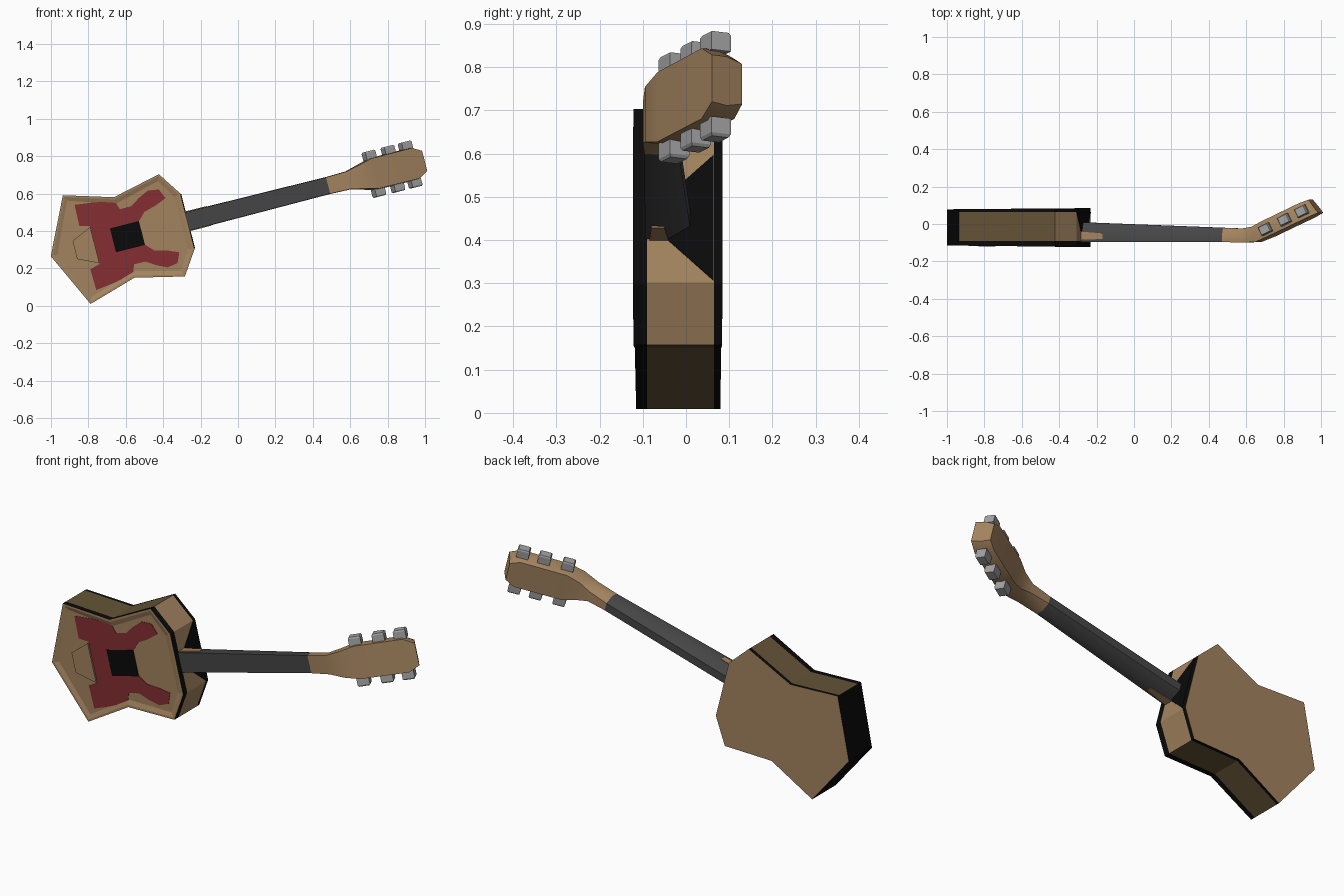
import bpy, bmesh, math
from mathutils import Matrix, Vector

cube = bpy.data.objects.get("Cube")
if cube:
    bpy.data.objects.remove(cube, do_unlink=True)


def material(name, rgb):
    m = bpy.data.materials.new(name)
    m.use_nodes = True
    m.diffuse_color = (*rgb, 1)
    bsdf = m.node_tree.nodes["Principled BSDF"]
    bsdf.inputs["Base Color"].default_value = (*rgb, 1)
    bsdf.inputs["Roughness"].default_value = 0.8
    return m


TAN = material("tan wood", (0.37, 0.23, 0.115))
DARK = material("dark wood", (0.13, 0.088, 0.038))
BLACK = material("black", (0.003, 0.003, 0.003))
RED = material("red guard", (0.235, 0.028, 0.032))
GREY = material("charcoal", (0.06, 0.06, 0.06))
METAL = material("metal grey", (0.36, 0.36, 0.36))

# The instrument is drawn along x, then tilted up as a whole
TILT = Matrix.Translation((0, 0, 0.52)) @ Matrix.Rotation(-math.radians(14.3), 4, 'Y')


def loft(name, rings, mats, paint=None, edit=None, smooth=0):
    """Skin closed rings of (x, y, z) points and cap both ends."""
    bm = bmesh.new()
    rows = [[bm.verts.new(p) for p in ring] for ring in rings]
    n = len(rows[0])
    for r, (a, b) in enumerate(zip(rows, rows[1:])):
        for i in range(n):
            j = (i + 1) % n
            f = bm.faces.new((a[i], a[j], b[j], b[i]))
            if paint:
                f.material_index = paint(r, i)
    caps = [bm.faces.new(rows[0]), bm.faces.new(rows[-1])]
    bmesh.ops.recalc_face_normals(bm, faces=bm.faces)
    if edit:
        edit(bm, caps)
    bm.transform(TILT)
    me = bpy.data.meshes.new(name)
    bm.to_mesh(me)
    bm.free()
    for m in mats:
        me.materials.append(m)
    ob = bpy.data.objects.new(name, me)
    bpy.context.collection.objects.link(ob)
    if smooth:
        bpy.ops.object.select_all(action='DESELECT')
        ob.select_set(True)
        bpy.context.view_layer.objects.active = ob
        bpy.ops.object.shade_smooth_by_angle(angle=math.radians(smooth))
    return ob


def mirrored(half):
    """Close a half outline by mirroring it across the centre line."""
    return half + [(u, -v) for u, v in reversed(half) if v > 0]


def front_y(u):
    return -0.126 - 0.012 * u


def back_y(u):
    return 0.0865 + 0.008 * u


# Body: black edge bands, dark long sides, tan shoulders, black tail
outline = mirrored([(-1.033, 0), (-0.89, 0.30), (-0.628, 0.222),
                    (-0.365, 0.282), (-0.279, 0.154)])
levels = [front_y, lambda u: -0.09, lambda u: 0.065, back_y]
side_colour = [2, 1, 1, 0, 0, 0, 1, 1, 2]


def recess_top(bm, caps):
    bmesh.ops.inset_region(bm, faces=[caps[0]], thickness=0.012)
    bmesh.ops.inset_region(bm, faces=[caps[0]], thickness=0.025, depth=-0.008)


loft("body", [[(u, y(u), v) for u, v in outline] for y in levels],
     [TAN, DARK, BLACK],
     paint=lambda r, i: side_colour[i] if r == 1 else 2, edit=recess_top)


def plate(name, shape, height, mat):
    """Flat piece lying on the recessed top of the body."""
    loft(name, [[(u, front_y(u) + 0.008 - h, v) for u, v in shape]
                for h in (height, -0.002)], [mat])


# Painted guard, sound hole and bridge
plate("guard", mirrored([
    (-0.79, 0), (-0.79, 0.105), (-0.845, 0.12), (-0.842, 0.235), (-0.74, 0.222),
    (-0.63, 0.2), (-0.612, 0.152), (-0.55, 0.153), (-0.5, 0.185), (-0.443, 0.212),
    (-0.385, 0.203), (-0.362, 0.15), (-0.42, 0.125), (-0.489, 0.106),
    (-0.53, 0.065), (-0.53, 0)]), 0.002, RED)
plate("sound_hole", [(-0.69, -0.066), (-0.69, 0.066), (-0.53, 0.066), (-0.53, -0.066)],
      0.004, BLACK)
plate("bridge", [(-0.79, -0.1), (-0.79, 0.1), (-0.9, 0.05), (-0.9, -0.05)],
      0.011, TAN)

# Dark patch on the body end behind the neck
patch = [(-0.04, 0.055), (0.064, 0.15), (0.064, -0.15), (-0.04, -0.055)]
loft("neck_joint_patch", [[(u, y, v) for y, v in patch] for u in (-0.281, -0.275)],
     [BLACK])


def section(uf, ub, w, yf, yb, taper):
    """Flat-fronted cross-section narrowing toward the back."""
    um, ym = (uf + ub) / 2, (yf + yb) / 2
    half = [(uf, yf, w), (um, ym, w * 1.04), (ub, yb, w * taper)]
    return half + [(u, y, -v) for u, y, v in reversed(half)]


# Neck, heel and backward-leaning headstock
loft("neck", [section(-0.3, -0.3, 0.05, -0.095, 0.01, 0.4),
              section(0.497, 0.497, 0.045, -0.096, -0.02, 0.45)], [GREY], smooth=50)
for side in (-1, 1):
    heel = [(-0.29, -0.085), (-0.16, -0.08), (-0.16, -0.05), (-0.29, -0.04)]
    loft("heel_left" if side > 0 else "heel_right",
         [[(u, y, side * v) for u, y in heel] for v in (0.046, 0.054)], [TAN])
loft("headstock", [
    section(0.497, 0.497, 0.045, -0.096, -0.02, 0.45),
    section(0.61, 0.60, 0.048, -0.1, -0.024, 0.55),
    section(0.69, 0.66, 0.066, -0.095, -0.015, 0.75),
    section(0.76, 0.72, 0.083, -0.066, 0.014, 0.85),
    section(0.98, 0.93, 0.084, 0.036, 0.112, 0.85),
    section(1.03, 0.975, 0.056, 0.06, 0.13, 0.85)], [TAN], smooth=40)

# Tuning pegs, three on each edge, leaning with the headstock
lean = Matrix.Rotation(math.radians(26), 3, 'Z')
for side, label in ((1, "upper"), (-1, "lower")):
    for k, u in enumerate((0.75, 0.855, 0.95)):
        centre = Vector((u, -0.028 + 0.48 * (u - 0.75), 0))
        rings = []
        for v, s in ((0.06, 0.6), (0.078, 0.65), (0.08, 1), (0.118, 1), (0.125, 0.85)):
            corners = [(-1, -1), (1, -1), (1, 1), (-1, 1)]
            rings.append([centre + lean @ Vector((a * 0.03 * s, b * 0.025 * s, side * v))
                          for a, b in corners])
        loft(f"{label}_peg_{k + 1}", rings, [METAL])
